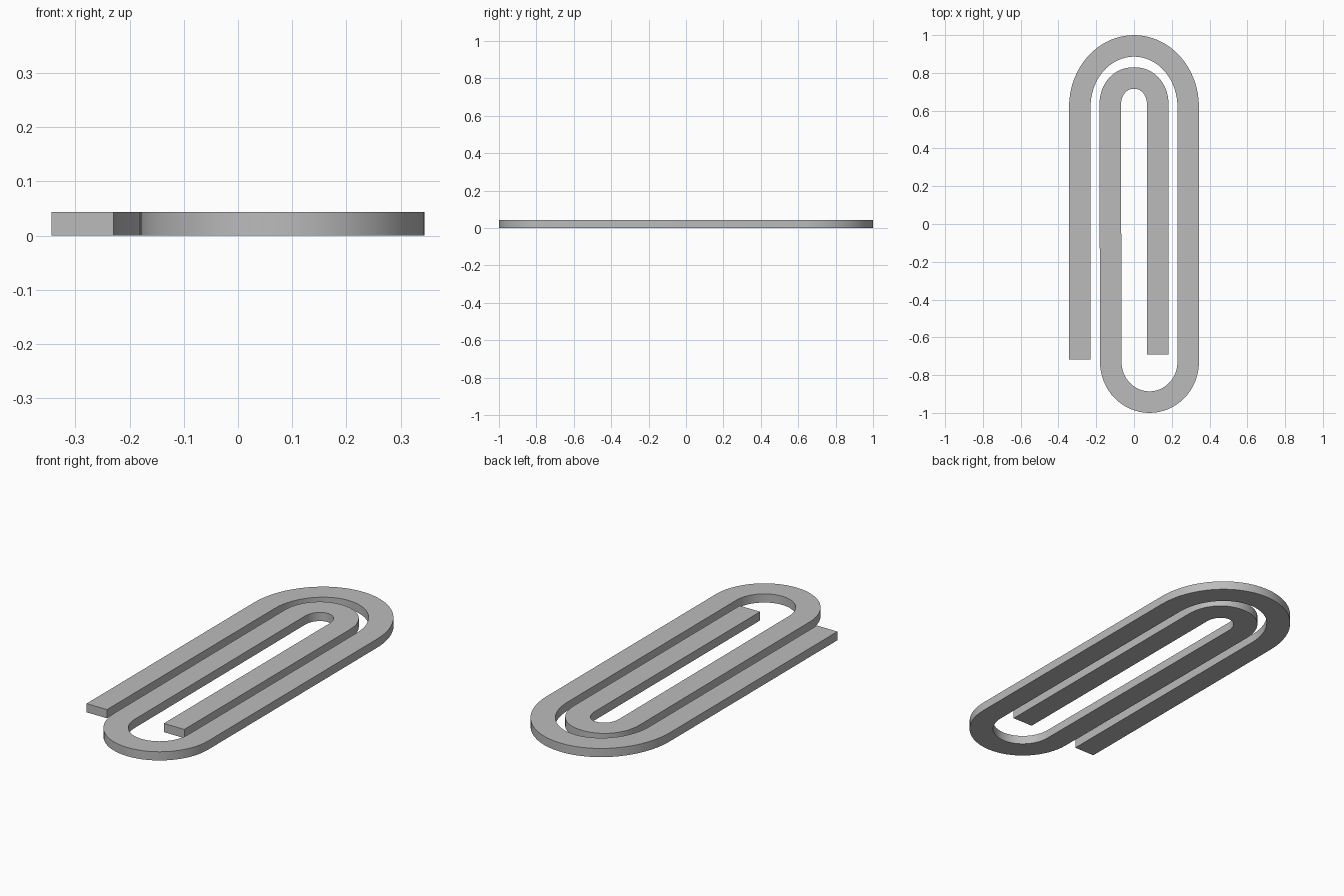
import bpy, bmesh
from math import pi, sin, cos, radians

cube = bpy.data.objects.get("Cube")
if cube:
    bpy.data.objects.remove(cube)

HEIGHT = 0.044
WIDTH = 0.114
STEPS = 32

steel = bpy.data.materials.new("grey_steel")
steel.use_nodes = True
colour = (0.5, 0.5, 0.5, 1)
steel.diffuse_color = colour
steel.node_tree.nodes["Principled BSDF"].inputs["Base Color"].default_value = colour


def arch(cx, cy, rx, ry, start, end, power=2.0):
    """Pairs of outer and inner edge points along a half-oval bend."""
    def point(a, b, t):
        c, s = cos(t), sin(t)
        bend = lambda v: abs(v) ** (2 / power) * (1 if v >= 0 else -1)
        return (cx + a * bend(c), cy + b * bend(s))
    angles = [start + (end - start) * i / STEPS for i in range(STEPS + 1)]
    return [(point(rx, ry, t), point(rx - WIDTH, ry - WIDTH, t)) for t in angles]


# Edge pairs from the outer free end to the inner free end
pairs = [((-0.344, -0.717), (-0.23, -0.717))]
pairs += arch(0, 0.62, 0.344, 0.38, pi, 0)
pairs += arch(0.082, -0.73, 0.262, 0.27, 0, -pi)
# The last bend turns clockwise like the others
pairs += arch(0, 0.63, 0.183, 0.2, pi, 0, 2.1)
pairs += [((0.183, -0.69), (0.069, -0.69))]

# Flat strip raised into a solid wire
bm = bmesh.new()
rows = [[bm.verts.new((x, y, 0)) for x, y in pair] for pair in pairs]
for (a, b), (c, d) in zip(rows, rows[1:]):
    bm.faces.new((a, b, d, c))
raised = bmesh.ops.extrude_face_region(bm, geom=bm.faces[:])
top = [v for v in raised["geom"] if isinstance(v, bmesh.types.BMVert)]
bmesh.ops.translate(bm, verts=top, vec=(0, 0, HEIGHT))
bmesh.ops.recalc_face_normals(bm, faces=bm.faces[:])
mesh = bpy.data.meshes.new("bent_wire")
bm.to_mesh(mesh)
bm.free()
mesh.materials.append(steel)

wire = bpy.data.objects.new("bent_wire", mesh)
bpy.context.collection.objects.link(wire)
bpy.context.view_layer.objects.active = wire
wire.select_set(True)
bpy.ops.object.shade_smooth_by_angle(angle=radians(30))
